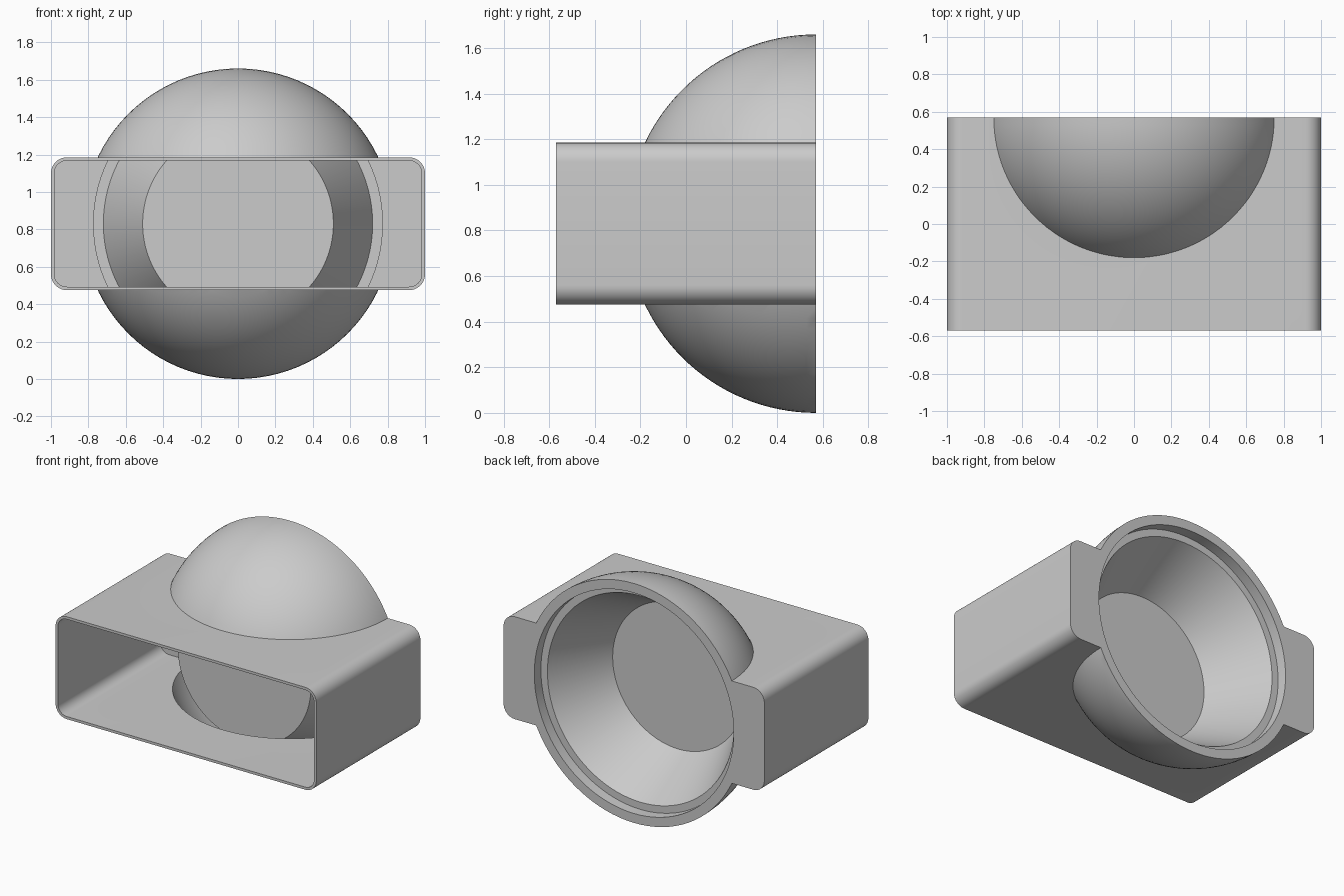
import bpy, bmesh, math
from mathutils import Matrix

if "Cube" in bpy.data.objects:
    bpy.data.objects.remove(bpy.data.objects["Cube"], do_unlink=True)

BACK = 0.57      # plane of the flat back
MID = 0.83       # height of the centre axis
WALL = 0.018
SEGMENTS = 96

grey = bpy.data.materials.new("matte grey")
grey.use_nodes = True
grey.diffuse_color = (0.6, 0.6, 0.6, 1)
grey.node_tree.nodes["Principled BSDF"].inputs["Base Color"].default_value = (0.6, 0.6, 0.6, 1)


def finish(name, bm):
    bmesh.ops.recalc_face_normals(bm, faces=bm.faces)
    mesh = bpy.data.meshes.new(name)
    bm.to_mesh(mesh)
    bm.free()
    mesh.materials.append(grey)
    obj = bpy.data.objects.new(name, mesh)
    bpy.context.collection.objects.link(obj)
    return obj


def box(name, half_x, half_z, y0, y1, radius=0):
    """Box along y, with its four lengthwise edges rounded."""
    bm = bmesh.new()
    bmesh.ops.create_cube(bm, size=1)
    for v in bm.verts:
        v.co = (v.co.x * 2 * half_x, y0 + (v.co.y + 0.5) * (y1 - y0), MID + v.co.z * 2 * half_z)
    if radius:
        edges = [e for e in bm.edges if abs(e.verts[0].co.y - e.verts[1].co.y) > 0.1]
        bmesh.ops.bevel(bm, geom=edges, offset=radius, segments=10, profile=0.5, affect='EDGES')
    return finish(name, bm)


def ball(name, radius):
    bm = bmesh.new()
    place = Matrix.Translation((0, BACK, MID)) @ Matrix.Rotation(math.pi / 2, 4, 'X')
    bmesh.ops.create_uvsphere(bm, u_segments=SEGMENTS, v_segments=64, radius=radius, matrix=place)
    return finish(name, bm)


def lathe(name, profile):
    """Turn (radius, y) points about the centre axis; both ends lie on the axis."""
    bm = bmesh.new()
    verts = [bm.verts.new((r, y, MID)) for r, y in profile]
    edges = [bm.edges.new(pair) for pair in zip(verts, verts[1:])]
    bmesh.ops.spin(bm, geom=verts + edges, cent=(0, 0, MID), axis=(0, 1, 0),
                   angle=2 * math.pi, steps=SEGMENTS, use_merge=True)
    bmesh.ops.remove_doubles(bm, verts=bm.verts, dist=1e-5)
    return finish(name, bm)


def combine(target, tool, operation):
    mod = target.modifiers.new("combine", 'BOOLEAN')
    mod.operation, mod.solver, mod.object = operation, 'EXACT', tool
    bpy.context.view_layer.objects.active = target
    bpy.ops.object.modifier_apply(modifier=mod.name)
    bpy.data.objects.remove(tool, do_unlink=True)


def box_and_dome(name, inset, front):
    """Rounded box crossed by a half ball, trimmed flat at the back."""
    body = box(name, 1 - inset, 0.355 - inset, front, 0.8, 0.085 - inset)
    combine(body, ball("dome", 0.83 - inset), 'UNION')
    combine(body, box("trim", 2, 2, BACK - inset, 2), 'DIFFERENCE')
    return body


# Thin shell, open at the front
housing = box_and_dome("housing", 0, -BACK)
combine(housing, box_and_dome("hollow", WALL, -0.8), 'DIFFERENCE')

# Conical cup set into the back, with a stepped rim
cup = [(0, 0.07), (0.51, 0.07), (0.72, 0.48), (0.775, 0.48), (0.775, 0.562), (0, 0.562)]
cavity = [(0, 0.085), (0.503, 0.085), (0.715, 0.497), (0.765, 0.497), (0.765, 0.7), (0, 0.7)]
combine(housing, lathe("cup", cup), 'UNION')
combine(housing, lathe("cavity", cavity), 'DIFFERENCE')

# Smooth curves, crisp rims
bpy.ops.object.select_all(action='DESELECT')
housing.select_set(True)
bpy.context.view_layer.objects.active = housing
bpy.ops.object.shade_smooth_by_angle(angle=math.radians(25))
